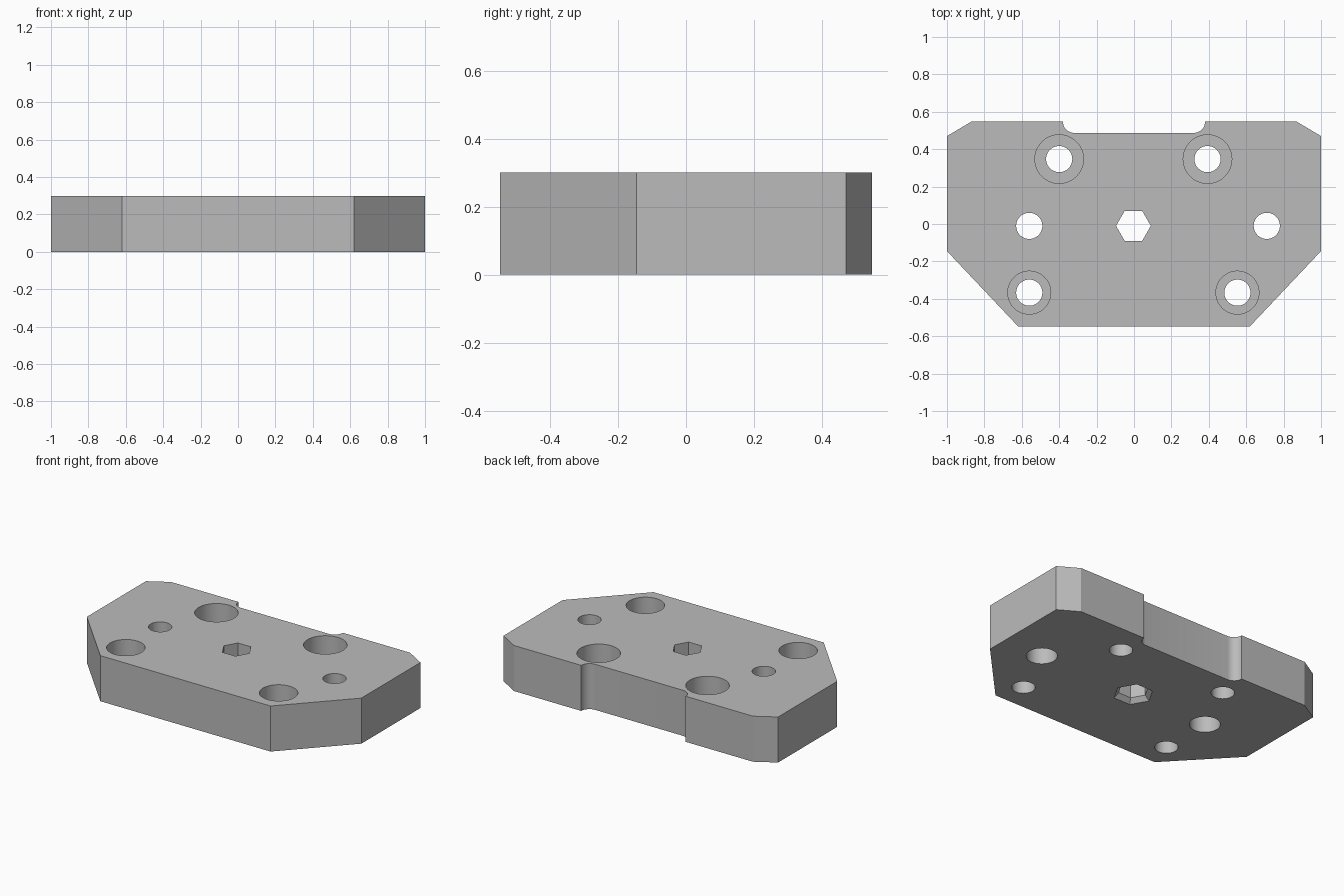
import bpy
import bmesh
from math import cos, sin, pi, tau

if "Cube" in bpy.data.objects:
    bpy.data.objects.remove(bpy.data.objects["Cube"])

THICK = 0.3
HALF_DEPTH = 0.547

# Material
grey = bpy.data.materials.new("plain_grey")
grey.use_nodes = True
colour = (0.5, 0.5, 0.5, 1)
grey.diffuse_color = colour
grey.node_tree.nodes["Principled BSDF"].inputs["Base Color"].default_value = colour


def loft(name, rings):
    """Closed solid from a stack of matching rings, bottom to top."""
    bm = bmesh.new()
    loops = [[bm.verts.new(p) for p in ring] for ring in rings]
    n = len(loops[0])
    bm.faces.new(loops[0][::-1])
    bm.faces.new(loops[-1])
    for low, high in zip(loops, loops[1:]):
        for i in range(n):
            j = (i + 1) % n
            bm.faces.new((low[i], low[j], high[j], high[i]))
    bmesh.ops.recalc_face_normals(bm, faces=bm.faces)
    mesh = bpy.data.meshes.new(name)
    bm.to_mesh(mesh)
    bm.free()
    mesh.materials.append(grey)
    obj = bpy.data.objects.new(name, mesh)
    bpy.context.collection.objects.link(obj)
    return obj


def bore(name, x, y, steps, sides=48):
    """Stepped cutter: steps are (radius, height) pairs."""
    return loft(name, [[(x + r * cos(tau * k / sides), y + r * sin(tau * k / sides), z)
                        for k in range(sides)] for r, z in steps])


# Plate outline: right half from front to back, then mirrored
fillet = [(0.32 + 0.06 * cos(a), HALF_DEPTH + 0.06 * sin(a))
          for a in (-pi / 2 * k / 8 for k in range(9))]
half = [(0.62, -HALF_DEPTH), (1, -0.145), (1, 0.47), (0.87, HALF_DEPTH)] + fillet
outline = half + [(-x, y) for x, y in reversed(half)]
plate = loft("mounting_plate", [[(x, y, z) for x, y in outline] for z in (0, THICK)])

LOW, HIGH = -0.05, THICK + 0.05
SCREW = 0.07
cutters = []

# Screw holes counterbored from the top
for x, y, r in ((-0.4, 0.347, 0.13), (0.393, 0.347, 0.13),
                (-0.56, -0.367, 0.115), (0.553, -0.367, 0.115)):
    cutters.append(bore("screw_hole", x, y, [(SCREW, LOW), (SCREW, 0.14), (r, 0.14), (r, HIGH)]))

# Pin holes counterbored from below
for x in (-0.56, 0.71):
    cutters.append(bore("pin_hole", x, -0.01, [(0.093, LOW), (0.093, 0.15), (SCREW, 0.15), (SCREW, HIGH)]))

# Hexagonal hole with a flared lower rim
cutters.append(bore("hex_hole", -0.003, -0.01,
                    [(0.122, LOW), (0.122, 0), (0.093, 0.03), (0.093, HIGH)], sides=6))

# Cut the holes, then remove the cutters
bpy.context.view_layer.objects.active = plate
plate.select_set(True)
for cutter in cutters:
    mod = plate.modifiers.new(cutter.name, 'BOOLEAN')
    mod.operation = 'DIFFERENCE'
    mod.solver = 'EXACT'
    mod.object = cutter
    bpy.ops.object.modifier_apply(modifier=mod.name)
    bpy.data.objects.remove(cutter)

bpy.ops.object.shade_smooth_by_angle(angle=pi / 6)
